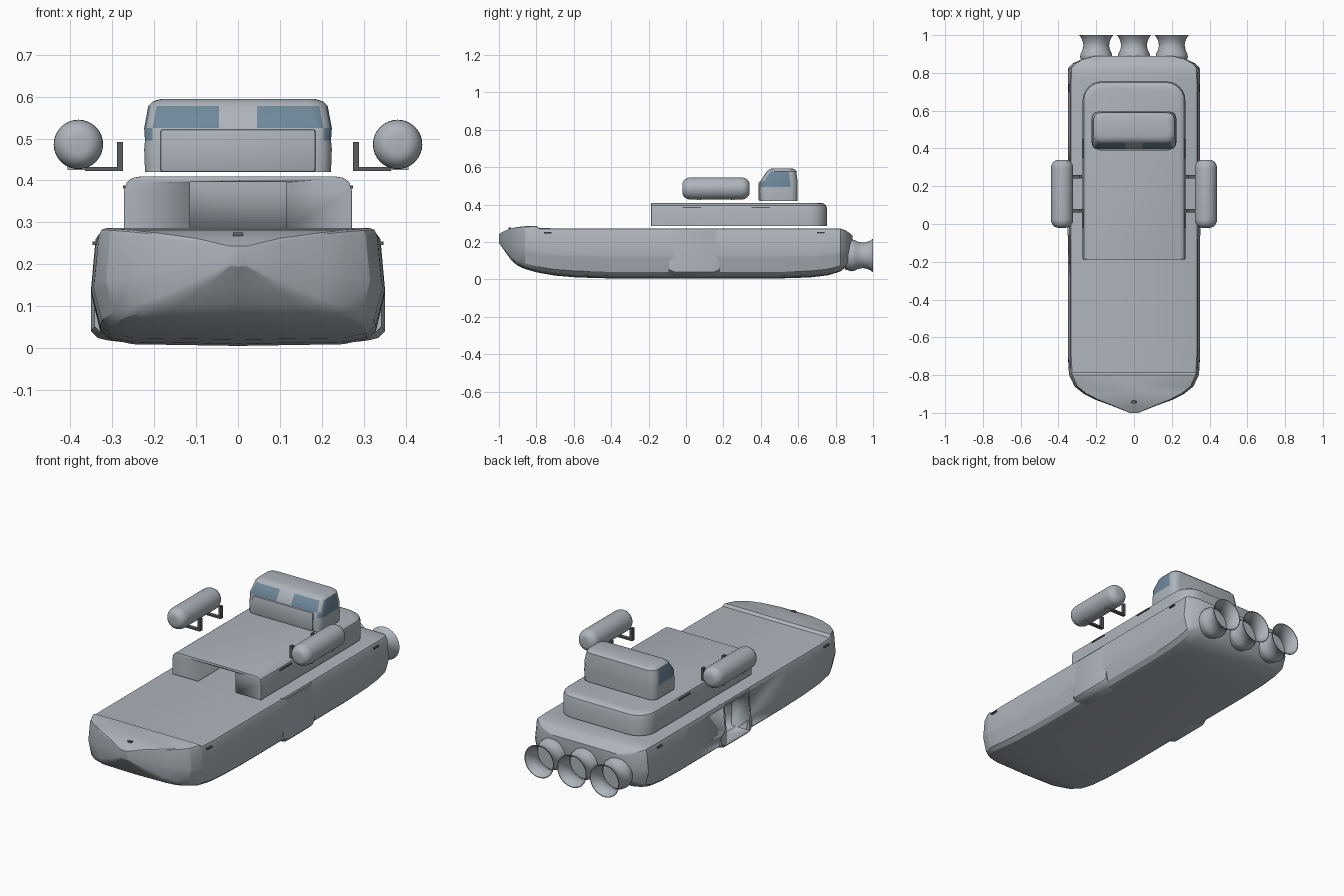
import bpy, bmesh, math
from mathutils import Vector

cube = bpy.data.objects.get("Cube")
if cube:
    bpy.data.objects.remove(cube, do_unlink=True)


def material(name, rgb):
    m = bpy.data.materials.new(name)
    m.use_nodes = True
    m.diffuse_color = (*rgb, 1)
    m.node_tree.nodes["Principled BSDF"].inputs["Base Color"].default_value = (*rgb, 1)
    return m


GREY = material("hull grey", (0.42, 0.46, 0.50))
GLASS = material("blue glass", (0.16, 0.25, 0.33))
DARK = material("dark metal", (0.10, 0.11, 0.12))


def activate(ob):
    bpy.ops.object.select_all(action="DESELECT")
    ob.select_set(True)
    bpy.context.view_layer.objects.active = ob


def finish(name, bm, mats=(GREY,), angle=30):
    bmesh.ops.recalc_face_normals(bm, faces=bm.faces)
    me = bpy.data.meshes.new(name)
    bm.to_mesh(me)
    bm.free()
    ob = bpy.data.objects.new(name, me)
    bpy.context.collection.objects.link(ob)
    for m in mats:
        me.materials.append(m)
    activate(ob)
    bpy.ops.object.shade_smooth_by_angle(angle=math.radians(angle))
    return ob


def loft(bm, rings, closed=True, caps=True):
    """Bridge equal-length rings; returns the face rows."""
    vs = [[bm.verts.new(p) for p in r] for r in rings]
    n = len(vs[0])
    rows = [[bm.faces.new((a[i], a[(i + 1) % n], b[(i + 1) % n], b[i]))
             for i in range(n if closed else n - 1)] for a, b in zip(vs, vs[1:])]
    if caps:
        bm.faces.new(vs[0])
        bm.faces.new(vs[-1])
    return rows


def box(name, x, y, z, mat=GREY, bevel=0):
    bm = bmesh.new()
    loft(bm, [[(x[0], y[0], h), (x[1], y[0], h), (x[1], y[1], h), (x[0], y[1], h)] for h in z])
    if bevel:
        bmesh.ops.bevel(bm, geom=bm.edges[:], offset=bevel, segments=2, affect="EDGES", profile=0.5)
    return finish(name, bm, (mat,))


def lathe(name, profile, center, seg=32):
    """Revolve (y, radius) pairs about a fore-and-aft axis."""
    bm = bmesh.new()
    cx, cz = center
    rings = [[(cx + r * math.cos(a), y, cz + r * math.sin(a))
              for a in (2 * math.pi * i / seg for i in range(seg))] for y, r in profile]
    loft(bm, rings)
    return finish(name, bm)


def carve(targets, x, y, z):
    cutter = box("cutter", x, y, z)
    for ob in targets:
        mod = ob.modifiers.new("opening", "BOOLEAN")
        mod.operation, mod.solver, mod.object = "DIFFERENCE", "EXACT", cutter
        activate(ob)
        bpy.ops.object.modifier_apply(modifier=mod.name)
    bpy.data.objects.remove(cutter, do_unlink=True)


# Hull: stations of (y, half width, keel height, deck height)
STATIONS = [(-1, .022, .195, .243), (-.965, .11, .145, .262), (-.93, .205, .098, .274),
            (-.90, .265, .073, .280), (-.86, .315, .055, .284), (-.80, .343, .038, .286),
            (-.785, .345, .035, .274), (-.70, .35, .02, .273), (-.58, .35, .01, .273),
            (-.40, .35, .005, .273), (.50, .35, .005, .273), (.66, .35, .010, .273),
            (.76, .35, .022, .273), (.825, .348, .042, .272), (.85, .325, .062, .264),
            (.875, .27, .09, .247), (.89, .21, .115, .235)]
# Half section: (fraction of half width, fraction of height), keel to deck
SECTION = [(0, 0), (.72, .015), (.88, .06), (.94, .13), (.99, .40), (1, .47),
           (.968, .93), (.95, .985), (.92, 1), (0, 1)]
rings = []
for y, w, low, top in STATIONS:
    half = [(u * w, y, low + v * (top - low)) for u, v in SECTION]
    rings.append(half + [(-p[0], p[1], p[2]) for p in half[-2:0:-1]])
bm = bmesh.new()
loft(bm, rings)
hull = finish("hull", bm, angle=25)

# Side sponsons, filling out the lower hull around the side hatch
sponsons = {}
for s, side in ((1, "left"), (-1, "right")):
    bm = bmesh.new()
    outline = [(.24, .010), (.31, .018), (.335, .024), (.351, .04), (.351, .14), (.34, .26), (.24, .26)]
    ends = ((-.09, .975), (-.06, 1), (.15, 1), (.18, .975))
    loft(bm, [[(s * x * k, y, z if k == 1 else z + .012) for x, z in outline] for y, k in ends])
    sponsons[side] = finish(side + "_sponson", bm)
carve([hull, sponsons["right"]], (-.5, .24), (-.055, .148), (.045, .25))


def plan(z, w, front, back, r_front, r_back, seg=6):
    """Rounded rectangle at height z, counter-clockwise from front right."""
    pts = []
    for sx, y, sy, r, a0 in ((-1, front, 1, r_front, 180), (1, front, 1, r_front, 270),
                             (1, back, -1, r_back, 0), (-1, back, -1, r_back, 90)):
        for i in range(seg + 1):
            a = math.radians(a0 + 90 * i / seg)
            pts.append((sx * (w - r) + r * math.cos(a), y + sy * r + r * math.sin(a), z))
    return pts


# Deckhouse with an open bay in its front
bm = bmesh.new()
loft(bm, [plan(.285, .272, -.187, .755, .004, .10), plan(.375, .272, -.187, .755, .004, .10),
          plan(.395, .266, -.187, .749, .004, .096), plan(.406, .252, -.187, .735, .004, .09),
          plan(.409, .235, -.187, .715, .004, .08)])
deckhouse = finish("deckhouse", bm)
carve([deckhouse], (-.115, .115), (-.3, .60), (.25, .396))

# Control cabin: plan rings with the front leaning back above the sill
LEVELS = [(.42, .222, .395, .595, .035), (.475, .224, .394, .596, .035), (.495, .222, .396, .596, .035),
          (.525, .224, .398, .596, .04), (.578, .214, .432, .59, .04),
          (.589, .203, .447, .58, .035), (.594, .185, .462, .562, .03)]
rings = []
for z, w, front, back, r in LEVELS:
    ring = plan(z, w, front, back, r, r, seg=3)
    post = [(x, front, z) for x in (-.045, .045)]
    rings.append(ring[:4] + post + ring[4:])
bm = bmesh.new()
rows = loft(bm, rings)
for row in rows[2:4]:
    for f in row:
        c = f.calc_center_median()
        front_pane = c.z > .52 and .045 < abs(c.x) < .19 and c.y < .43
        side_pane = abs(c.x) > .207 and c.y < .56
        f.material_index = int(front_pane or side_pane)
cabin = finish("control_cabin", bm, (GREY, GLASS))
box("cabin_front_panel", (-.185, .185), (.388, .41), (.42, .522), bevel=.006)

# Side pods on L-shaped brackets
R, Y0, Y1 = .059, -.02, .34
cap = [(.045 * (1 - math.cos(a)), R * (.35 + .65 * math.sin(a)))
       for a in (math.pi / 2 * i / 6 for i in range(7))]
pod = [(Y0 + d, r) for d, r in cap] + [(Y1 - d, r) for d, r in reversed(cap)]
for s, side in ((1, "left"), (-1, "right")):
    lathe(side + "_pod", pod, (s * .381, .486))
    for y, end in ((.07, "front"), (.25, "rear")):
        name = f"{side}_{end}_bracket"
        span = (y - .01, y + .01)
        box(name + "_arm", sorted((s * .275, s * .365)), span, (.423, .432), DARK)
        box(name + "_post", sorted((s * .275, s * .289)), span, (.423, .492), DARK)
        box(name + "_strap", sorted((s * .355, s * .407)), (y - .008, y + .008), (.425, .434))
    # Small mooring slots along the hull and deckhouse
    for y in (-.74, .72):
        box(f"{side}_hull_slot", sorted((s * .335, s * .347)), (y - .02, y + .02), (.246, .254), DARK)
    for y in (.03, .40):
        box(f"{side}_deckhouse_slot", sorted((s * .265, s * .275)), (y - .05, y + .05), (.381, .388), DARK)

# Three flared exhaust nozzles, hollow towards the rear
outer = [(.85, .075), (.885, .085), (.90, .083), (.92, .073), (.945, .068), (.965, .071), (.985, .079), (1, .09)]
inner = [(y, r - .004) for y, r in reversed(outer[2:])]
for x, side in ((-.2, "right"), (0, "middle"), (.2, "left")):
    lathe(side + "_nozzle", outer + inner, (x, .128))

# Bow fitting
box("bow_cleat", (-.012, .012), (-.95, -.935), (.262, .276), DARK, bevel=.002)
